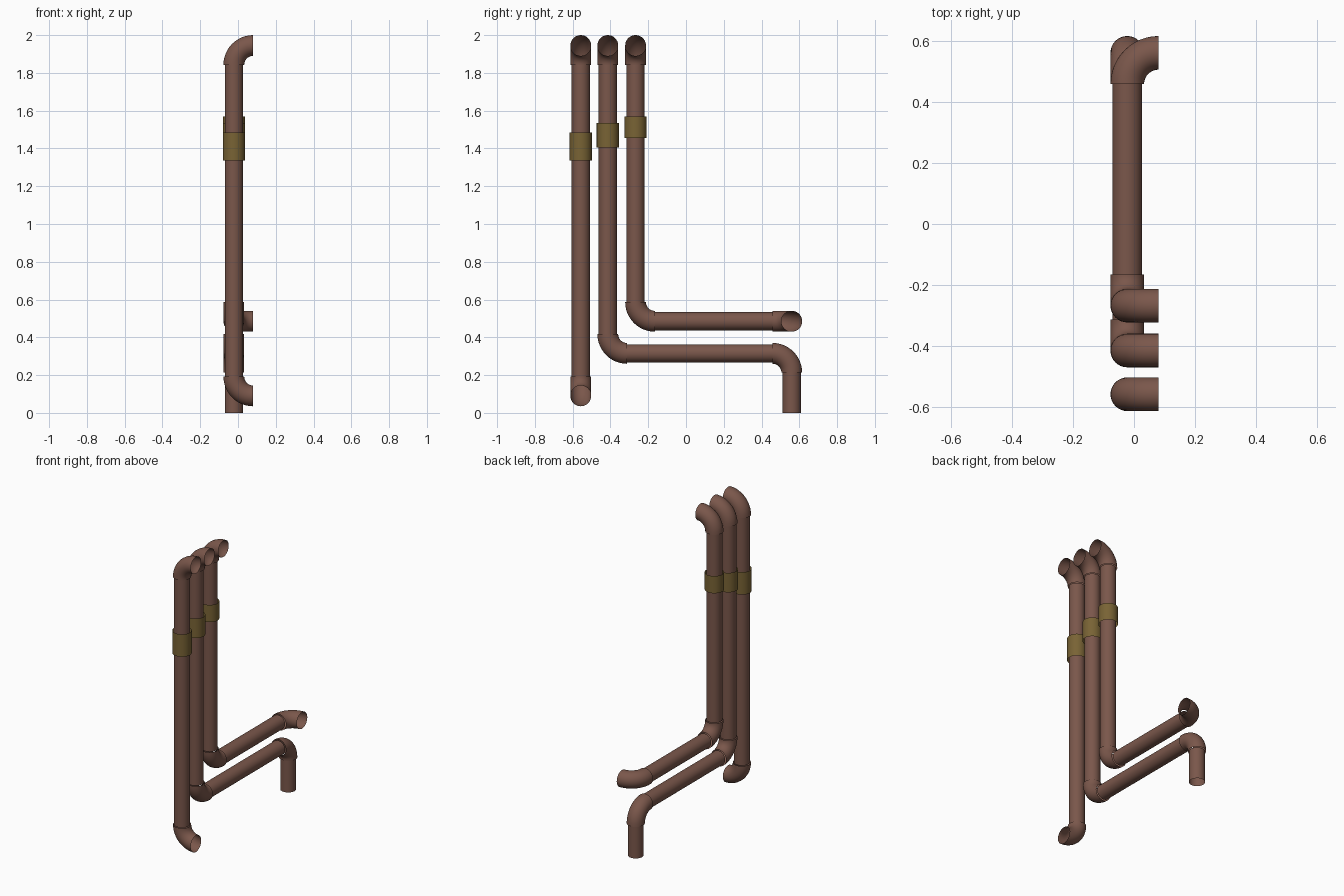
import bpy, bmesh, math
from mathutils import Vector

if "Cube" in bpy.data.objects:
    bpy.data.objects.remove(bpy.data.objects["Cube"])

X = -0.022           # common pipe axis in x
R_PIPE, R_ELBOW, R_COLLAR = 0.048, 0.055, 0.0585
BEND = 0.102         # elbow centreline radius
SIDES = 32
UP, DOWN = Vector((0, 0, 1)), Vector((0, 0, -1))
RIGHT, BACK = Vector((1, 0, 0)), Vector((0, 1, 0))


def material(name, color):
    m = bpy.data.materials.new(name)
    m.diffuse_color = color
    m.use_nodes = True
    m.node_tree.nodes["Principled BSDF"].inputs["Base Color"].default_value = m.diffuse_color
    return m


COPPER = material("copper", (0.195, 0.095, 0.07, 1))
BRASS = material("brass", (0.19, 0.125, 0.035, 1))


def sweep(name, stations, radius, mat):
    """Open tube through (centre, tangent, side) stations."""
    bm = bmesh.new()
    rings = []
    for c, t, side in stations:
        n = t.cross(side)
        ring = []
        for i in range(SIDES):
            a = math.tau * i / SIDES
            ring.append(bm.verts.new(c + radius * (math.cos(a) * side + math.sin(a) * n)))
        rings.append(ring)
    for a, b in zip(rings, rings[1:]):
        for i in range(SIDES):
            j = (i + 1) % SIDES
            bm.faces.new((a[i], a[j], b[j], b[i]))
    me = bpy.data.meshes.new(name)
    bm.to_mesh(me)
    bm.free()
    me.materials.append(mat)
    me.shade_smooth()
    ob = bpy.data.objects.new(name, me)
    bpy.context.collection.objects.link(ob)
    return ob


def tube(name, a, b, radius=R_PIPE, mat=COPPER):
    a, b = Vector(a), Vector(b)
    t = (b - a).normalized()
    side = t.orthogonal().normalized()
    sweep(name, [(a, t, side), (b, t, side)], radius, mat)


def elbow(name, corner, d_in, d_out):
    """Quarter bend whose two axes meet at corner."""
    corner = Vector(corner)
    side = d_in.cross(d_out)
    centre = corner + BEND * (d_out - d_in)
    stations = []
    for i in range(13):
        a = math.pi / 2 * i / 12
        p = centre + BEND * (math.sin(a) * d_in - math.cos(a) * d_out)
        stations.append((p, math.cos(a) * d_in + math.sin(a) * d_out, side))
    sweep(name, stations, R_ELBOW, COPPER)


# Three risers: y, bottom corner height, collar bottom and top
TOP = 1.945
risers = [("front", -0.557, 0.09, 1.335, 1.485),
          ("middle", -0.414, 0.315, 1.405, 1.535),
          ("rear", -0.267, 0.485, 1.455, 1.57)]
for name, y, z, c0, c1 in risers:
    tube(name + "_riser", (X, y, z + BEND), (X, y, TOP - BEND))
    tube(name + "_collar", (X, y, c0), (X, y, c1), R_COLLAR, BRASS)
    elbow(name + "_top_elbow", (X, y, TOP), UP, RIGHT)
    elbow(name + "_bottom_elbow", (X, y, z), DOWN, RIGHT if name == "front" else BACK)

# Horizontal runs with their end elbows
Y_END = 0.56
for name, y, z, out in (("middle", -0.414, 0.315, DOWN), ("rear", -0.267, 0.485, RIGHT)):
    tube(name + "_run", (X, y + BEND, z), (X, Y_END - BEND, z))
    elbow(name + "_end_elbow", (X, Y_END, z), BACK, out)

# Drop pipe to the floor
tube("drop_pipe", (X, Y_END, 0.315 - BEND), (X, Y_END, 0))
